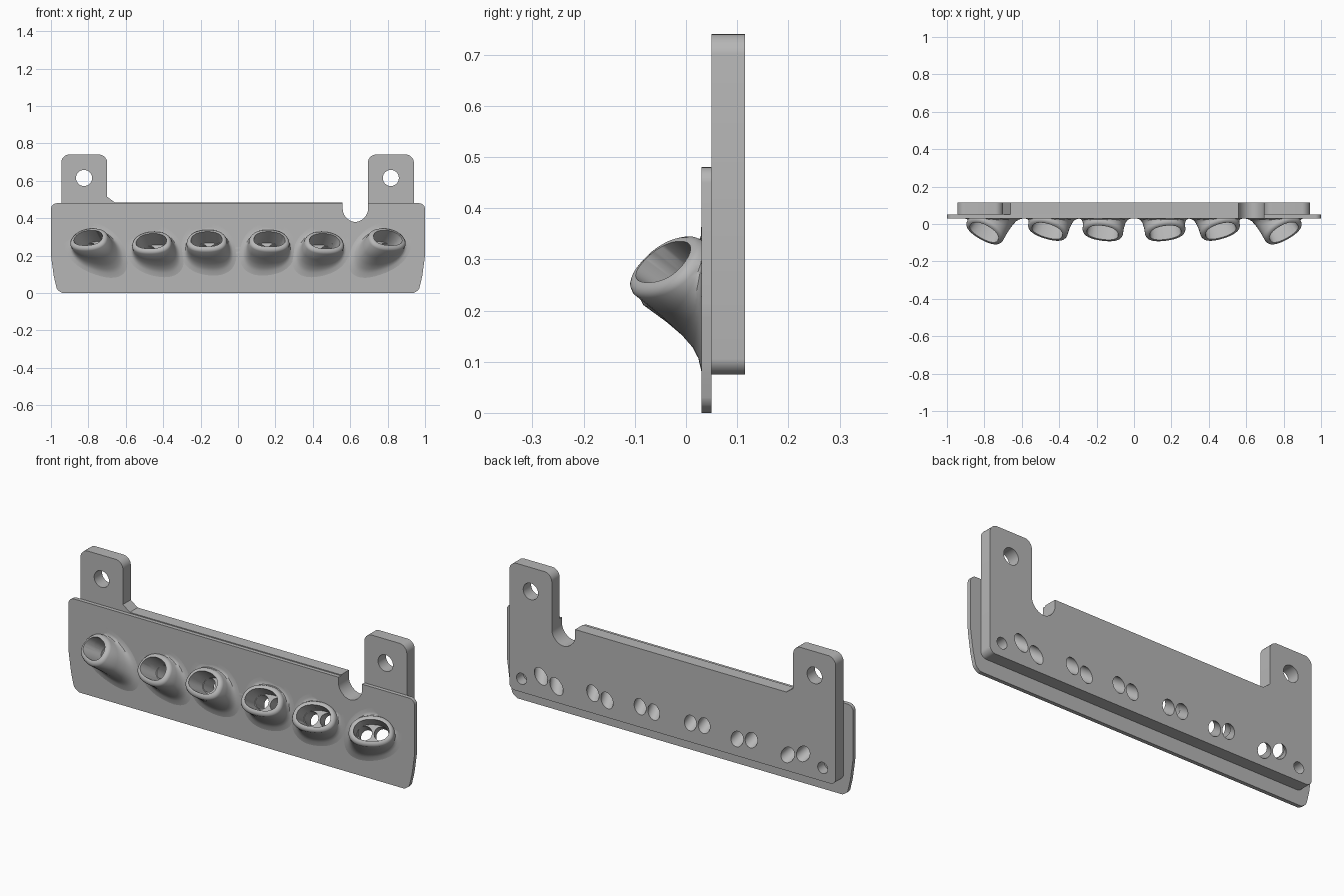
import bpy, bmesh, math
from mathutils import Vector

if "Cube" in bpy.data.objects:
    bpy.data.objects.remove(bpy.data.objects["Cube"])

grey = bpy.data.materials.new("plain_grey")
grey.use_nodes = True
GREY = (0.47, 0.47, 0.47, 1)
grey.diffuse_color = GREY
grey.node_tree.nodes["Principled BSDF"].inputs["Base Color"].default_value = GREY

FACE_FRONT, FACE_BACK, REAR = 0.03, 0.05, 0.115
SIDES = 48


def loft(name, rings):
    """Closed solid through a list of equal-length rings of points."""
    bm = bmesh.new()
    loops = [[bm.verts.new(p) for p in ring] for ring in rings]
    n = len(loops[0])
    for a, b in zip(loops, loops[1:]):
        for i in range(n):
            j = (i + 1) % n
            bm.faces.new((a[i], a[j], b[j], b[i]))
    bm.faces.new(loops[0])
    bm.faces.new(loops[-1])
    bmesh.ops.recalc_face_normals(bm, faces=bm.faces)
    mesh = bpy.data.meshes.new(name)
    bm.to_mesh(mesh)
    bm.free()
    mesh.materials.append(grey)
    obj = bpy.data.objects.new(name, mesh)
    bpy.context.collection.objects.link(obj)
    return obj


def rounded(corners, steps=6):
    """Outline in x, z from (x, z, corner radius) entries."""
    out = []
    for i, (x, z, r) in enumerate(corners):
        p = Vector((x, z))
        if r == 0:
            out.append(p)
            continue
        a = Vector(corners[i - 1][:2]) - p
        b = Vector(corners[(i + 1) % len(corners)][:2]) - p
        cut = r / math.tan(a.angle(b) / 2)
        a, b = p + a.normalized() * cut, p + b.normalized() * cut
        for k in range(steps + 1):
            t = k / steps
            w = 1.2 * t * (1 - t)
            out.append((a * (1 - t) ** 2 + p * w + b * t * t) / ((1 - t) ** 2 + w + t * t))
    return out


def slab(name, outline, y0, y1):
    return loft(name, [[(x, y, z) for x, z in outline] for y in (y0, y1)])


def disc(x, z, r):
    return [(x + r * math.cos(math.tau * i / SIDES), z + r * math.sin(math.tau * i / SIDES))
            for i in range(SIDES)]


def oval(centre, u, v, a, b):
    """Soft-cornered oval ring."""
    pts = []
    for i in range(SIDES):
        t = math.tau * i / SIDES
        c, s = math.cos(t), math.sin(t)
        c = math.copysign(abs(c) ** 0.88, c)
        s = math.copysign(abs(s) ** 0.88, s)
        pts.append(centre + u * a * c * (1 - 0.08 * s) + v * b * s)
    return pts


def cut(obj, cutters):
    bpy.context.view_layer.objects.active = obj
    for cutter in cutters:
        mod = obj.modifiers.new("cut", "BOOLEAN")
        mod.operation, mod.solver, mod.object = "DIFFERENCE", "EXACT", cutter
        bpy.ops.object.modifier_apply(modifier=mod.name)


# Front plate with curved lower ends
lower = [(0.94, 0, 0.02), (0.968, 0.018, 0.03), (0.985, 0.09, 0.2), (1, 0.2, 0.2), (1, 0.48, 0.03)]
face_plate = slab("face_plate",
                  rounded(lower + [(-x, z, r) for x, z, r in reversed(lower)]),
                  FACE_FRONT, FACE_BACK)

# Thick rear plate with two upright mounting tabs
back_plate = slab("back_plate", rounded([
    (-0.945, 0.075, 0.03), (0.94, 0.075, 0.03), (0.94, 0.74, 0.04), (0.695, 0.74, 0.04),
    (0.695, 0.485, 0), (-0.66, 0.485, 0), (-0.70, 0.515, 0), (-0.70, 0.74, 0.04),
    (-0.945, 0.74, 0.04)]), FACE_BACK, REAR)

# Cable notch, tab holes and blind corner holes
notch = slab("notch_cutter", rounded([(0.56, 0.6, 0), (0.56, 0.38, 0.0674),
                                      (0.695, 0.38, 0.0674), (0.695, 0.6, 0)], 10), 0, 0.2)
tab_holes = [slab("tab_hole_cutter", disc(x, 0.615, 0.043), 0, 0.2) for x in (-0.823, 0.817)]
corner_holes = [slab("corner_hole_cutter", disc(x, 0.145, 0.029), 0.06, 0.2) for x in (-0.87, 0.87)]

# Slanted sockets: name, tip centre, sideways angle, mirrored for each half
UP = Vector((0, 0, 1))
HALF_W, HALF_H = 0.084, 0.054
LIP = [(0, 0.004), (-0.002, 0.012), (-0.008, 0.02), (-0.018, 0.024)]
FLARE = [(0.4, 0.025), (0.7, 0.029), (0.88, 0.036), (0.96, 0.046), (1, 0.062)]


def heading(azimuth, elevation):
    a, e = math.radians(azimuth), math.radians(elevation)
    return Vector((math.sin(a) * math.cos(e), -math.cos(a) * math.cos(e), math.sin(e)))


sockets, bores = [], []
for side, label in ((-1, "right"), (1, "left")):
    for place, tip, turn in (("outer", (0.80, -0.043, 0.295), 29),
                             ("middle", (0.463, -0.036, 0.278), 17),
                             ("inner", (0.168, -0.046, 0.288), 8)):
        centre = Vector((tip[0] * side, tip[1], tip[2]))
        axis = heading(turn * side, 34)
        normal = heading(turn * side, 42)
        u = UP.cross(axis).normalized()
        v = normal.cross(u)

        # Outer skin: rounded lip, slanted body, flared foot
        rings = [oval(centre + normal * d, u, v, HALF_W + o, HALF_H + o) for d, o in LIP]
        for t, o in FLARE:
            ring = []
            for p in oval(centre + normal * LIP[-1][0], u, v, HALF_W + o, HALF_H + o):
                ring.append(p + axis * ((FACE_FRONT - p.y) * t / axis.y))
            rings.append(ring)
        rings.append([p + Vector((0, 0.01, 0)) for p in rings[-1]])
        socket = loft(f"{label}_{place}_socket", rings)

        # Tapered pocket and the twin bores behind it
        w = axis.cross(u)
        pocket = loft("pocket_cutter", [
            oval(centre + axis * 0.04, u, v, HALF_W + 0.003, HALF_H + 0.003),
            oval(centre, u, v, HALF_W, HALF_H),
            oval(centre - axis * 0.1, u, w, 0.076, 0.043)])
        tools = [pocket]
        for shift in (-0.039, 0.039):
            start = centre + u * shift
            tools.append(loft("bore_cutter", [
                [start - axis * d + (u * x + w * z) for x, z in disc(0, 0, 0.034)]
                for d in (0.06, 0.36)]))
        cut(socket, tools)
        sockets.append(socket)
        bores += tools

cut(face_plate, bores + [notch])
cut(back_plate, bores + tab_holes + corner_holes + [notch])

for helper in bores + tab_holes + corner_holes + [notch]:
    bpy.data.objects.remove(helper)

# Smooth curved walls, crisp edges
bpy.ops.object.select_all(action="DESELECT")
for obj in sockets + [face_plate, back_plate]:
    obj.select_set(True)
bpy.context.view_layer.objects.active = face_plate
bpy.ops.object.shade_smooth_by_angle(angle=math.radians(35))
